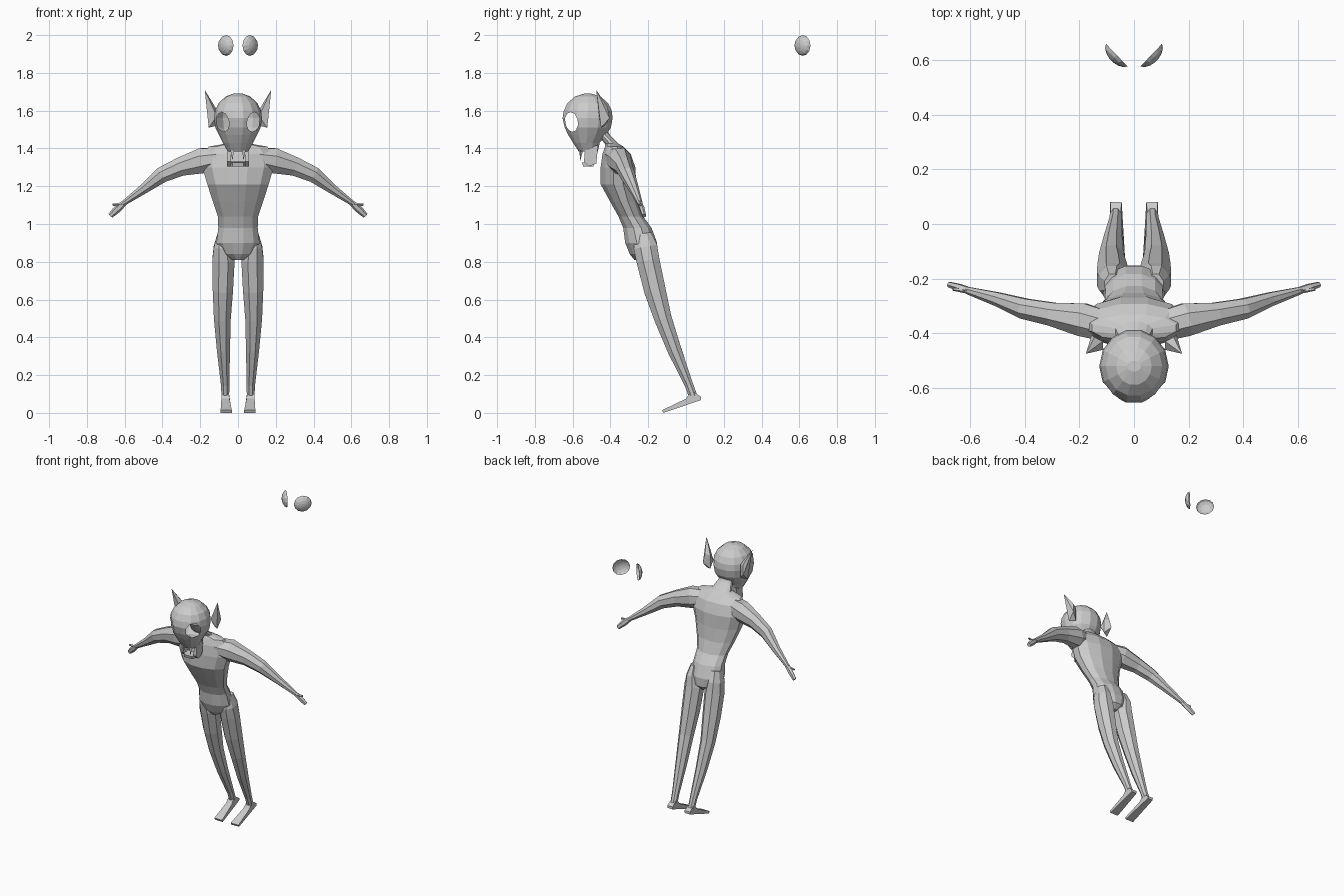
import bpy, bmesh, math
from mathutils import Vector

if "Cube" in bpy.data.objects:
    bpy.data.objects.remove(bpy.data.objects["Cube"])

skin = bpy.data.materials.new("plain_grey")
skin.diffuse_color = (0.6, 0.6, 0.6, 1)
skin.use_nodes = True
skin.node_tree.nodes["Principled BSDF"].inputs["Base Color"].default_value = skin.diffuse_color


def finish(name, bm, mirror=False):
    """Turn a bmesh into a flat shaded object, optionally mirrored across x = 0."""
    bmesh.ops.recalc_face_normals(bm, faces=bm.faces)
    me = bpy.data.meshes.new(name)
    bm.to_mesh(me)
    bm.free()
    me.materials.append(skin)
    ob = bpy.data.objects.new(name, me)
    bpy.context.collection.objects.link(ob)
    if mirror:
        ob.modifiers.new("mirror", 'MIRROR')
    return ob


def loft(rings, cap_start=True, cap_end=True):
    """Skin a list of equally long vertex rings."""
    bm = bmesh.new()
    vs = [[bm.verts.new(p) for p in r] for r in rings]
    n = len(vs[0])
    for a, b in zip(vs, vs[1:]):
        for i in range(n):
            j = (i + 1) % n
            bm.faces.new((a[i], a[j], b[j], b[i]))
    if cap_start:
        bm.faces.new(vs[0])
    if cap_end:
        bm.faces.new(vs[-1])
    return bm


def level_rings(levels, sides):
    """Horizontal oval rings from (z, front y, back y, half width)."""
    out = []
    for z, yf, yb, hw in levels:
        ring = []
        for i in range(sides):
            a = 2 * math.pi * (i + 0.5) / sides
            ring.append(Vector((hw * math.sin(a),
                                (yf + yb) / 2 - (yb - yf) / 2 * math.cos(a), z)))
        out.append(ring)
    return out


def limb_rings(path, sides):
    """Rings square to a path of (x, y, z, radius along y, radius across)."""
    pts = [Vector(p[:3]) for p in path]
    out = []
    for i, p in enumerate(path):
        t = (pts[min(i + 1, len(pts) - 1)] - pts[max(i - 1, 0)]).normalized()
        u = Vector((0, 1, 0))
        u = (u - t * u.dot(t)).normalized()
        v = t.cross(u)
        out.append([pts[i] + u * p[3] * math.cos(a) + v * p[4] * math.sin(a)
                    for a in (2 * math.pi * (k + 0.5) / sides for k in range(sides))])
    return out


def hull(points):
    bm = bmesh.new()
    for p in points:
        bm.verts.new(p)
    bmesh.ops.convex_hull(bm, input=bm.verts)
    return bm


# Torso and neck, leaning forward
torso = [(0.81, -0.275, -0.18, 0.03), (0.84, -0.30, -0.15, 0.085),
         (0.90, -0.325, -0.15, 0.118), (0.98, -0.335, -0.18, 0.108),
         (1.04, -0.36, -0.225, 0.11), (1.12, -0.405, -0.25, 0.138),
         (1.21, -0.455, -0.26, 0.168), (1.30, -0.455, -0.265, 0.195),
         (1.37, -0.445, -0.29, 0.19), (1.41, -0.43, -0.33, 0.16),
         (1.425, -0.43, -0.355, 0.07), (1.47, -0.47, -0.40, 0.05),
         (1.52, -0.50, -0.43, 0.05)]
finish("torso", loft(level_rings(torso, 12)))

# Hollow head with open eye sockets
head = [(1.69, -0.54, -0.50, 0.025), (1.675, -0.59, -0.45, 0.065),
        (1.64, -0.63, -0.41, 0.103), (1.60, -0.65, -0.39, 0.122),
        (1.56, -0.657, -0.385, 0.127), (1.51, -0.645, -0.395, 0.12),
        (1.47, -0.625, -0.42, 0.10), (1.43, -0.60, -0.455, 0.08),
        (1.385, -0.57, -0.465, 0.055)]
bm = loft(level_rings(head, 14))
for s in (-1, 1):
    eye = Vector((s * 0.08, -0.605, 1.54))
    out = Vector((s, -1, 0)).normalized()
    side = Vector((s, 1, 0)).normalized()
    planes = []
    for k in range(10):
        a = 2 * math.pi * k / 10
        d = side * math.cos(a) + Vector((0, 0, 1)) * math.sin(a)
        planes.append((eye + side * 0.046 * math.cos(a) + Vector((0, 0, 0.05 * math.sin(a))), d))

    def near():
        return [f for f in bm.faces if f.normal.dot(out) > 0.1
                and (f.calc_center_median() - eye).length < 0.09]
    bmesh.ops.recalc_face_normals(bm, faces=bm.faces)
    for co, no in planes:
        fs = near()
        geom = fs + list({e for f in fs for e in f.edges}) + list({v for f in fs for v in f.verts})
        bmesh.ops.bisect_plane(bm, geom=geom, plane_co=co, plane_no=no, dist=1e-5)
        bm.normal_update()
    hole = [f for f in near() if all((f.calc_center_median() - co).dot(no) < 0 for co, no in planes)]
    bmesh.ops.delete(bm, geom=hole, context='FACES')
finish("head", bm)

# Jaw: hinged cheeks, chin and fangs around an open mouth
cheek = [(-0.535, 1.39), (-0.465, 1.42), (-0.475, 1.32), (-0.515, 1.305), (-0.54, 1.33)]
finish("cheek", loft([[Vector((x, y, z)) for y, z in cheek] for x in (0.038, 0.058)]), True)
finish("chin", hull([(s * x, y, z) for s in (-1, 1) for x, y, z in
                     ((0.03, -0.545, 1.305), (0.03, -0.55, 1.325), (0.05, -0.49, 1.305),
                      (0.05, -0.49, 1.33))]))
finish("fang", hull([(0.022, -0.565, 1.39), (0.04, -0.56, 1.39),
                     (0.031, -0.545, 1.39), (0.029, -0.56, 1.335)]), True)

# Pointed ears
finish("ear", hull([(0.112, -0.46, 1.57), (0.115, -0.43, 1.61), (0.115, -0.43, 1.52),
                    (0.155, -0.45, 1.51), (0.155, -0.405, 1.56), (0.145, -0.415, 1.62),
                    (0.176, -0.475, 1.71)]), True)

# Arms, hands and thumbs
arm = [(0.10, -0.375, 1.35, 0.06, 0.055), (0.19, -0.35, 1.335, 0.065, 0.072),
       (0.30, -0.33, 1.305, 0.046, 0.054), (0.40, -0.31, 1.262, 0.04, 0.045),
       (0.50, -0.275, 1.185, 0.027, 0.028), (0.61, -0.243, 1.107, 0.014, 0.014)]
finish("arm", loft(limb_rings(arm, 8)), True)
hand = [(0.60, -0.245, 1.113, 0.013, 0.015), (0.64, -0.232, 1.078, 0.014, 0.02),
        (0.675, -0.222, 1.044, 0.011, 0.014)]
finish("hand", loft(limb_rings(hand, 6)), True)
thumb = [(0.61, -0.246, 1.105, 0.009, 0.009), (0.663, -0.238, 1.102, 0.006, 0.006)]
finish("thumb", loft(limb_rings(thumb, 5)), True)

# Legs
leg = [(0.08, -0.225, 0.95, 0.045, 0.03), (0.082, -0.215, 0.88, 0.068, 0.05),
       (0.077, -0.202, 0.81, 0.066, 0.064), (0.08, -0.165, 0.65, 0.062, 0.058),
       (0.083, -0.122, 0.50, 0.05, 0.048), (0.077, -0.06, 0.33, 0.04, 0.037),
       (0.068, 0.015, 0.15, 0.024, 0.024), (0.067, 0.037, 0.09, 0.024, 0.022)]
finish("leg", loft(limb_rings(leg, 8)), True)

# Feet: flat wedges pointing down to the toes
foot = [(0.05, 0.085, 0.03, 0.118), (0.045, 0.087, 0.08, 0.085), (0.047, 0.085, 0.08, 0.068),
        (0.033, 0.092, -0.12, 0.0), (0.033, 0.092, -0.127, 0.014), (0.045, 0.088, 0.0, 0.075)]
finish("foot", loft([[Vector((f[k], f[2], f[3])) for f in foot] for k in (0, 1)]), True)

# Eye lenses: shallow domes hovering behind and above the head
centre, out = Vector((0.063, 0.618, 1.945)), Vector((0.72, -0.69, 0))
side = Vector((0.69, 0.72, 0))
rings = []
for r, h in ((1, 0), (0.85, 0.013), (0.55, 0.023), (0.2, 0.028)):
    rings.append([centre + out * h + side * 0.057 * r * math.cos(a)
                  + Vector((0, 0, 0.055 * r * math.sin(a)))
                  for a in (2 * math.pi * k / 12 for k in range(12))])
finish("eye_lens", loft(rings, cap_start=False), True)
